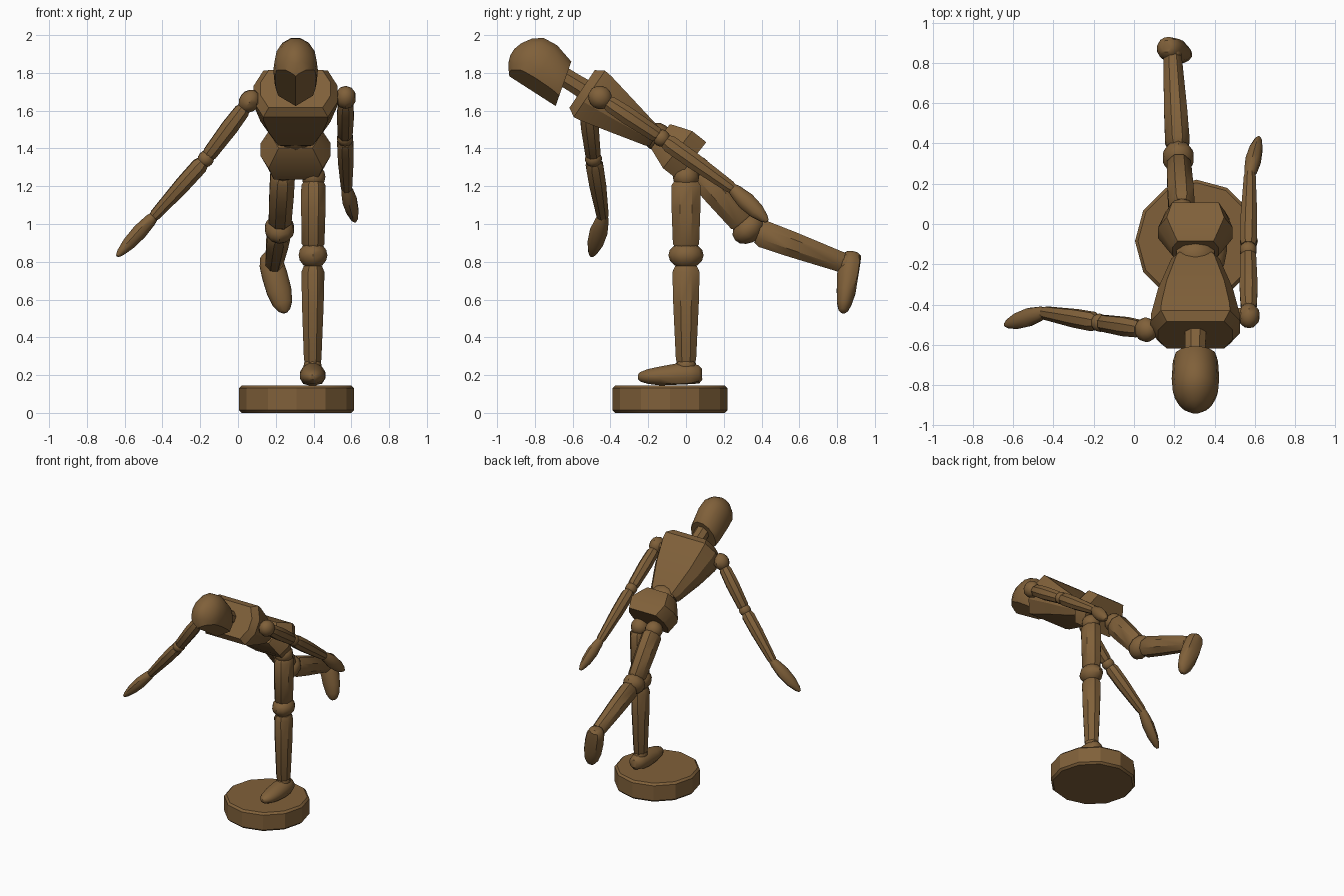
import bpy, bmesh, math
from mathutils import Vector as V

cube = bpy.data.objects.get("Cube")
if cube:
    bpy.data.objects.remove(cube)

wood = bpy.data.materials.new("brown wood")
wood.use_nodes = True
wood.diffuse_color = (0.216, 0.118, 0.042, 1)
wood.node_tree.nodes["Principled BSDF"].inputs["Base Color"].default_value = wood.diffuse_color

BOX = [(1, -.35), (1, .35), (.77, 1), (-.77, 1), (-1, .35), (-1, -.35), (-.77, -1), (.77, -1)]
SPHERE = [(0, .3), (.12, .66), (.3, .92), (.5, 1), (.7, .92), (.88, .66), (1, .3)]


def ring(sides, turn=0.5):
    return [(math.cos((i + turn) * math.tau / sides), math.sin((i + turn) * math.tau / sides))
            for i in range(sides)]


def loft(name, a, b, sections, shape, sole=None, cuts=(), smooth=38):
    """Skin sections (t, width, depth, depth offset) along the line a-b."""
    a, b = V(a), V(b)
    d = (b - a).normalized()
    side = V((1, 0, 0)) if abs(d.x) < .9 else V((0, 1, 0))
    side = (side - d * side.dot(d)).normalized()
    deep = d.cross(side)
    bm = bmesh.new()
    rows = []
    for t, w, h, *off in sections:
        row = []
        for x, y in shape:
            y = y * h + (off[0] if off else 0)
            if sole is not None:
                y = max(y, sole)
            row.append(bm.verts.new(a.lerp(b, t) + side * x * w + deep * y))
        rows.append(row)
    n = len(shape)
    for low, high in zip(rows, rows[1:]):
        for i in range(n):
            bm.faces.new((low[i], low[(i + 1) % n], high[(i + 1) % n], high[i]))
    bm.faces.new(rows[0][::-1])
    bm.faces.new(rows[-1])
    # planar cuts given in (side, axis, depth) terms
    for point, normal in cuts:
        world = lambda p: side * p[0] + d * p[1] + deep * p[2]
        cut = bmesh.ops.bisect_plane(bm, geom=bm.verts[:] + bm.edges[:] + bm.faces[:],
                                     plane_co=a + world(point), plane_no=world(normal),
                                     clear_outer=True)
        edges = [e for e in cut["geom_cut"] if isinstance(e, bmesh.types.BMEdge)]
        bmesh.ops.edgeloop_fill(bm, edges=edges)
    bmesh.ops.recalc_face_normals(bm, faces=bm.faces)
    mesh = bpy.data.meshes.new(name)
    bm.to_mesh(mesh)
    bm.free()
    mesh.materials.append(wood)
    mesh.shade_smooth()
    mesh.set_sharp_from_angle(angle=math.radians(smooth))
    obj = bpy.data.objects.new(name, mesh)
    bpy.context.collection.objects.link(obj)
    return obj


def ball(name, c, w, h, half, axis=(0, 0, 1)):
    c, axis = V(c), V(axis).normalized() * half
    return loft(name, c - axis, c + axis, [(t, w * r, h * r) for t, r in SPHERE], ring(10))


def limb(name, a, b, w0, h0, w1, h1, bulge=1.08):
    """Tapered turned rod with eased ends and a slight swell."""
    mid = lambda p, q: (p * .6 + q * .4) * bulge
    loft(name, a, b, [(0, w0 * .8, h0 * .8), (.06, w0, h0), (.4, mid(w0, w1), mid(h0, h1)),
                      (.95, w1, h1), (1, w1 * .8, h1 * .8)], ring(8))


# Stand
loft("base", (.31, -.085, 0), (.31, -.085, .145),
     [(0, .29, .29), (.1, .305, .305), (.9, .305, .305), (1, .29, .29)], ring(12, 0), smooth=25)

# Trunk
loft("chest", (.305, -.165, 1.455), (.305, -.55, 1.715),
     [(0, .10, .05), (.05, .12, .062), (.45, .185, .105), (.8, .22, .142),
      (.9, .222, .148), (1, .185, .12)], BOX, smooth=25)
ball("waist_ball", (.305, -.15, 1.46), .1, .075, .08, (0, -.8, .6))
loft("pelvis", (.305, -.135, 1.465), (.305, .03, 1.335),
     [(0, .115, .08), (.1, .13, .09), (.55, .185, .125), (1, .15, .125)], BOX, smooth=25)

# Neck and head, the face cut into a wedge
loft("neck", (.305, -.5, 1.69), (.305, -.68, 1.8),
     [(0, .06, .06), (.5, .055, .055), (1, .055, .055)], ring(8))
up = V((0, -.84, .54))
crown = V((.305, -.77, 1.81))
loft("head", crown - up * .18, crown + up * .18,
     [(0, .095, .105, -.015), (.2, .112, .137, -.003), (.5, .118, .16, .006),
      (.72, .112, .153, .007), (.86, .088, .118, .007), (.96, .05, .065, .005),
      (1, .015, .02, .004)], ring(14, 0),
     cuts=[((0, 0, -.113), (.068, 0, -.11)), ((0, 0, -.113), (-.068, 0, -.11)),
           ((0, .013, -.11), (0, -.973, .23))])

# Arms: shoulder, elbow, wrist, fingertip
ARMS = {
    "left": [(.57, -.455, 1.67), (.567, -.13, 1.455), (.575, .25, 1.185), (.62, .43, 1.015)],
    "right": [(.06, -.525, 1.65), (-.17, -.49, 1.345), (-.45, -.44, 1.035), (-.64, -.5, .83)],
}
for who, joints in ARMS.items():
    shoulder, elbow, wrist, tip = map(V, joints)
    inward = V((.305 - shoulder.x, 0, 0)) * .35
    ball(who + "_shoulder", shoulder, .056, .062, .062, elbow - shoulder)
    limb(who + "_shoulder_peg", shoulder + inward, shoulder, .04, .04, .04, .04, 1)
    limb(who + "_upper_arm", shoulder.lerp(elbow, .12), shoulder.lerp(elbow, .95),
         .044, .046, .042, .044, 1.12)
    ball(who + "_elbow", elbow, .044, .046, .045, wrist - elbow)
    limb(who + "_forearm", elbow.lerp(wrist, .06), wrist, .046, .05, .032, .035, 1.1)
    loft(who + "_hand", wrist.lerp(tip, -.05), tip,
         [(0, .024, .026), (.12, .033, .036), (.4, .04, .048), (.7, .034, .042),
          (.92, .02, .024), (1, .008, .01)], ring(10))

# Legs: hip, knee, ankle, heel, toe
LEGS = {
    "left": [(.4, 0, 1.25), (.397, 0, .835), (.395, 0, .25), (.395, .085, .205), (.395, -.255, .19)],
    "right": [(.238, .06, 1.29), (.22, .33, .975), (.19, .845, .79), (.16, .882, .85), (.25, .83, .53)],
}
for who, joints in LEGS.items():
    hip, knee, ankle, heel, toe = map(V, joints)
    ball(who + "_hip", hip, .066, .07, .065, hip - knee)
    limb(who + "_thigh", hip.lerp(knee, .06), hip.lerp(knee, .9), .07, .084, .065, .075, 1.03)
    ball(who + "_knee", knee, .08, .093, .07, hip - knee)
    limb(who + "_shin", knee.lerp(ankle, .1), ankle.lerp(knee, .01), .066, .078, .05, .058, 1.04)
    ball(who + "_ankle", ankle, .05, .055, .05, knee - ankle)
    loft(who + "_foot", heel, toe,
         [(0, .025, .03), (.05, .05, .05), (.18, .066, .063), (.38, .07, .065),
          (.65, .068, .052), (.85, .054, .04), (.96, .032, .026), (1, .012, .012)],
         ring(12), sole=-.05)
